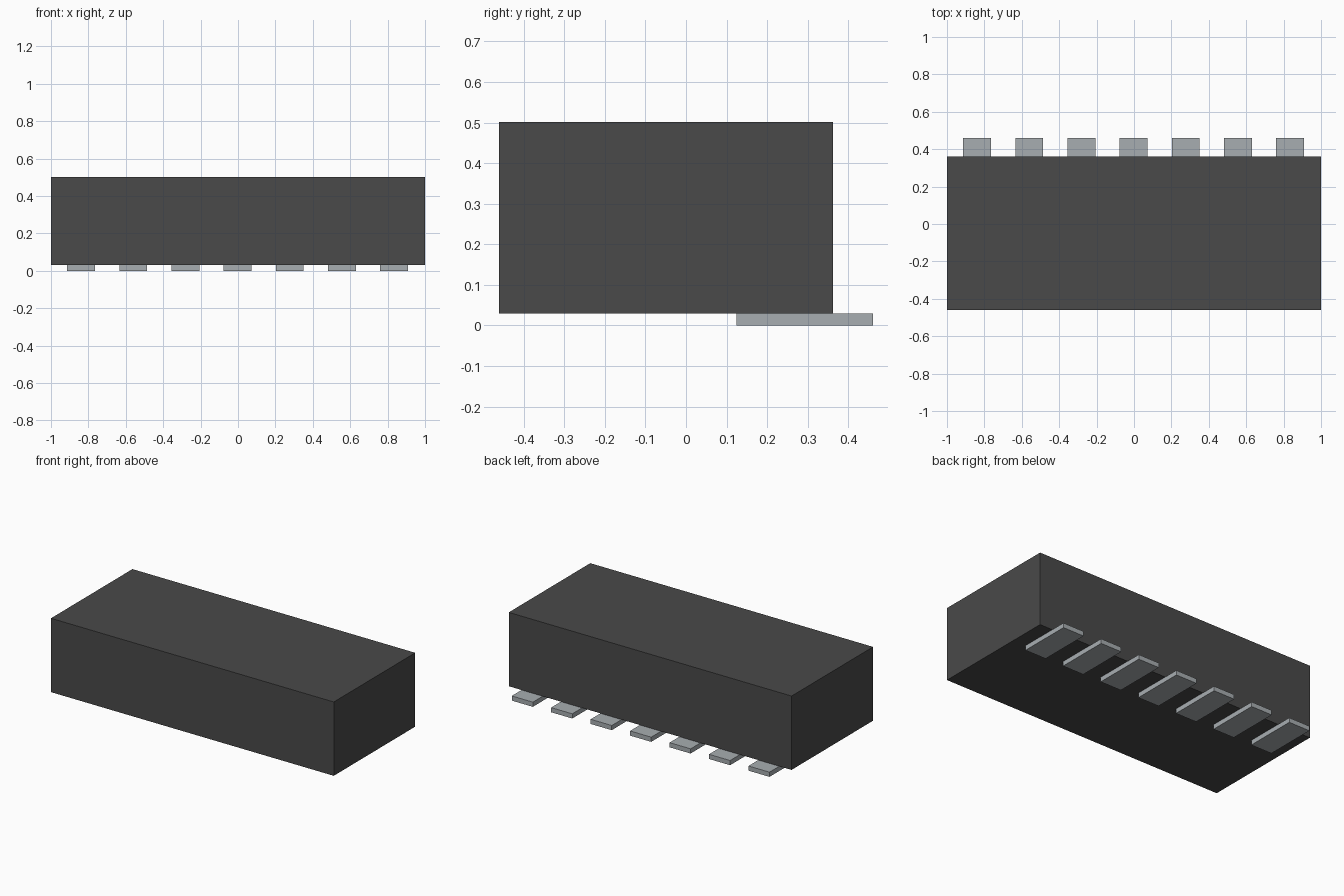
import bpy
from mathutils import Vector

cube = bpy.data.objects.get("Cube")
if cube:
    bpy.data.objects.remove(cube, do_unlink=True)


def make_material(name, rgb):
    mat = bpy.data.materials.new(name)
    mat.use_nodes = True
    mat.diffuse_color = (*rgb, 1)
    mat.node_tree.nodes["Principled BSDF"].inputs["Base Color"].default_value = (*rgb, 1)
    return mat


def make_box(name, low, high, mat):
    low, high = Vector(low), Vector(high)
    bpy.ops.mesh.primitive_cube_add(size=1, location=(low + high) / 2)
    obj = bpy.context.object
    obj.name = name
    obj.scale = high - low
    bpy.ops.object.transform_apply(location=False, rotation=False, scale=True)
    obj.data.materials.append(mat)
    return obj


dark_grey = make_material("dark grey plastic", (0.067, 0.067, 0.067))
light_metal = make_material("light grey metal", (0.39, 0.42, 0.44))

PIN_HEIGHT = 0.03
PIN_WIDTH = 0.149
PIN_SPACING = 0.279
PIN_COUNT = 7

# Main housing block
make_box("housing", (-1, -0.461, PIN_HEIGHT), (1, 0.362, 0.502), dark_grey)

# Row of flat contact pins under the rear edge
for i in range(PIN_COUNT):
    x = (i - (PIN_COUNT - 1) / 2) * PIN_SPACING - 0.002
    make_box(f"contact_pin_{i + 1}",
             (x - PIN_WIDTH / 2, 0.125, 0),
             (x + PIN_WIDTH / 2, 0.461, PIN_HEIGHT), light_metal)
